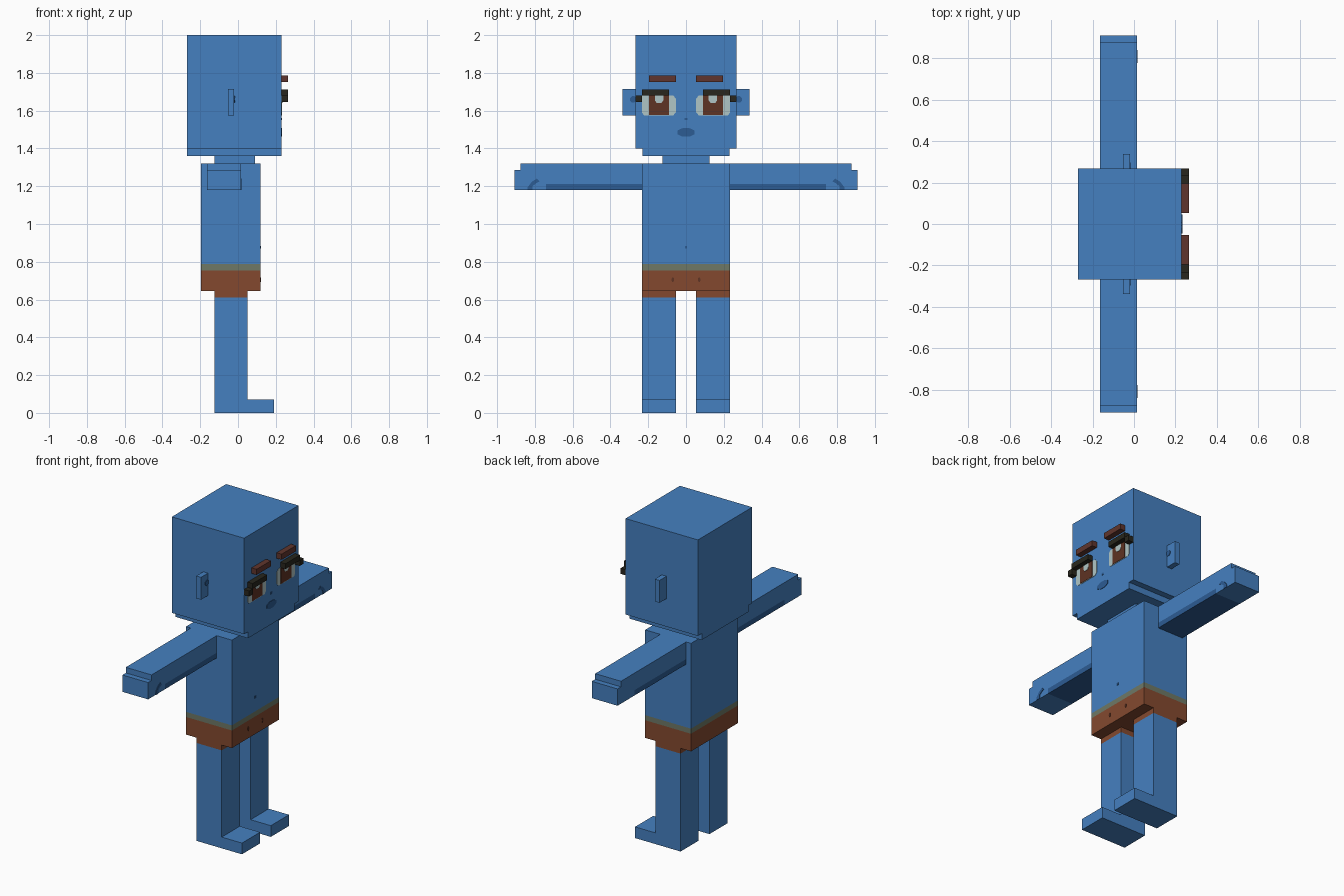
import bpy, bmesh, math
from mathutils import Vector

cube = bpy.data.objects.get("Cube")
if cube:
    bpy.data.objects.remove(cube, do_unlink=True)


def material(name, hex_code):
    lin = []
    for i in (0, 2, 4):
        c = int(hex_code[i:i + 2], 16) / 255
        lin.append(c / 12.92 if c <= 0.04045 else ((c + 0.055) / 1.055) ** 2.4)
    m = bpy.data.materials.new(name)
    m.use_nodes = True
    m.diffuse_color = (*lin, 1)
    bsdf = m.node_tree.nodes["Principled BSDF"]
    bsdf.inputs["Base Color"].default_value = (*lin, 1)
    bsdf.inputs["Roughness"].default_value = 0.9
    return m


BLUE = material("skin blue", "4580C0")
SHADE = material("dark blue", "2C5C94")
BROWN = material("shorts brown", "84492F")
OLIVE = material("waistband olive", "6E7866")
IRIS = material("iris brown", "5E3323")
BROW = material("brow brown", "60352D")
LASH = material("lash black", "28261D")
WHITE = material("eye white", "B0C6C6")


def prism(name, profile, lo, hi, axis="x", mats=(BLUE,), cuts=(), rule=None):
    """Extrude a profile, (y, z) along x or (x, z) along y; cut and colour its faces."""
    def point(p, d):
        return (d, p[0], p[1]) if axis == "x" else (p[0], d, p[1])
    bm = bmesh.new()
    a = [bm.verts.new(point(p, lo)) for p in profile]
    b = [bm.verts.new(point(p, hi)) for p in profile]
    bm.faces.new(a)
    bm.faces.new(b)
    n = len(a)
    for i in range(n):
        j = (i + 1) % n
        bm.faces.new((a[i], a[j], b[j], b[i]))
    for co, no in cuts:
        bmesh.ops.bisect_plane(bm, geom=bm.verts[:] + bm.edges[:] + bm.faces[:],
                               plane_co=co, plane_no=no, dist=1e-5)
    bmesh.ops.recalc_face_normals(bm, faces=bm.faces)
    if rule:
        for f in bm.faces:
            f.material_index = rule(f.calc_center_median())
    mesh = bpy.data.meshes.new(name)
    bm.to_mesh(mesh)
    bm.free()
    for m in mats:
        mesh.materials.append(m)
    ob = bpy.data.objects.new(name, mesh)
    bpy.context.collection.objects.link(ob)
    return ob


def rect(u0, u1, z0, z1):
    return [(u0, z0), (u1, z0), (u1, z1), (u0, z1)]


def oval(u, z, ru, rz, n=8):
    return [(u + ru * math.cos(2 * math.pi * (i + 0.5) / n),
             z + rz * math.sin(2 * math.pi * (i + 0.5) / n)) for i in range(n)]


def flip(profile, s):
    return [(s * u, z) for u, z in profile]


FACE = 0.23     # front plane of the head
CHEST = 0.12    # front plane of the torso
UP = (0, 0, 1)

# Head with its narrower jaw, and the neck
prism("head", [(-0.23, 1.36), (0.23, 1.36), (0.23, 1.4), (0.268, 1.4),
               (0.268, 2), (-0.268, 2), (-0.268, 1.4), (-0.23, 1.4)], -0.27, FACE)
prism("neck", rect(-0.125, 0.125, 1.32, 1.36), -0.125, 0.09)

# Torso with waistband and shorts
prism("torso", rect(-0.232, 0.232, 0.645, 1.32), -0.197, CHEST,
      mats=(BLUE, OLIVE, BROWN),
      cuts=[((0, 0, 0.787), UP), ((0, 0, 0.755), UP)],
      rule=lambda c: 0 if c.z > 0.787 else 1 if c.z > 0.755 else 2)

# Small painted details on the centre line
prism("mouth", oval(0, 1.485, 0.05, 0.024), FACE, FACE + 0.003, mats=(SHADE,))
prism("nose", rect(-0.007, 0.007, 1.55, 1.562), FACE, FACE + 0.003, mats=(SHADE,))
prism("navel", rect(-0.006, 0.006, 0.87, 0.884), CHEST, CHEST + 0.003, mats=(SHADE,))

# Facing +x, the left side is +y
for side, s in (("left", 1), ("right", -1)):
    # Arm with a stepped hand and a shaded underside
    prism(side + "_arm",
          flip([(0.232, 1.18), (0.909, 1.18), (0.909, 1.285),
                (0.875, 1.285), (0.875, 1.32), (0.232, 1.32)], s),
          -0.163, 0.015, mats=(BLUE, SHADE),
          cuts=[((0, 0, 1.213), UP), ((0, s * 0.74, 0), (0, 1, 0))],
          rule=lambda c: int(c.z < 1.213 and abs(c.y) < 0.74))
    prism(side + "_thumb_line",
          flip([(0.775, 1.225), (0.79, 1.24), (0.815, 1.225), (0.838, 1.195),
                (0.838, 1.18), (0.812, 1.18), (0.812, 1.2), (0.795, 1.215)], s),
          0.015, 0.018, mats=(SHADE,))

    # Leg and foot, with the trouser hem at the top
    y0, y1 = sorted((s * 0.053, s * 0.232))
    prism(side + "_leg",
          [(-0.125, 0), (0.19, 0), (0.19, 0.07), (0.05, 0.07), (0.05, 0.645), (-0.125, 0.645)],
          y0, y1, axis="y", mats=(BLUE, BROWN), cuts=[((0, 0, 0.612), UP)],
          rule=lambda c: int(c.z > 0.612))
    prism(side + "_drawstring", oval(s * 0.07, 0.705, 0.007, 0.014),
          CHEST, CHEST + 0.003, mats=(IRIS,))

    # Ear with a painted hollow
    prism(side + "_ear", flip(rect(0.268, 0.337, 1.575, 1.715), s), -0.053, -0.02)
    prism(side + "_ear_hollow", oval(s * 0.28, 1.66, 0.018, 0.018), -0.02, -0.017, mats=(SHADE,))

    # Eye built from thin layered plates
    prism(side + "_eye_white",
          flip([(0.068, 1.575), (0.222, 1.575), (0.234, 1.59), (0.234, 1.68),
                (0.068, 1.68), (0.054, 1.665), (0.054, 1.59)], s),
          FACE, FACE + 0.002, mats=(WHITE,))
    prism(side + "_iris", flip(rect(0.09, 0.195, 1.578, 1.68), s),
          FACE, FACE + 0.004, mats=(IRIS,))
    prism(side + "_glint",
          flip([(0.13, 1.64), (0.155, 1.64), (0.165, 1.655), (0.165, 1.68),
                (0.12, 1.68), (0.12, 1.655)], s),
          FACE, FACE + 0.006, mats=(WHITE,))

    # Raised eyelash and brow
    prism(side + "_eyelash",
          flip([(0.09, 1.68), (0.232, 1.68), (0.232, 1.645), (0.268, 1.645),
                (0.268, 1.68), (0.234, 1.68), (0.234, 1.713), (0.09, 1.713)], s),
          FACE, 0.265, mats=(LASH,))
    prism(side + "_brow", flip(rect(0.053, 0.195, 1.752, 1.787), s),
          FACE, 0.265, mats=(BROW,))
